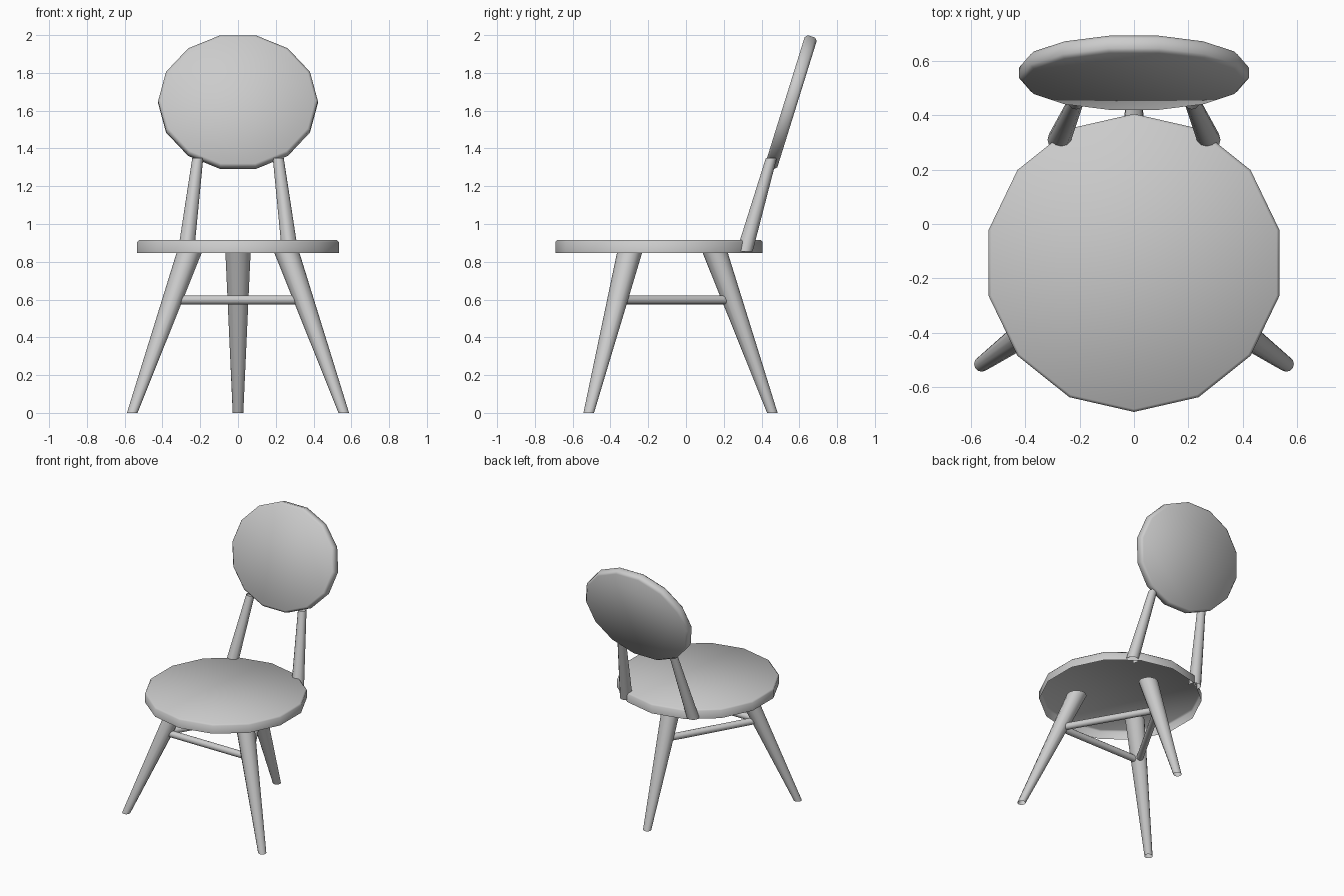
import bpy
import bmesh
import math
from mathutils import Matrix, Vector

cube = bpy.data.objects.get("Cube")
if cube:
    bpy.data.objects.remove(cube, do_unlink=True)

# One plain grey for the whole chair
grey = bpy.data.materials.new("light grey")
grey.use_nodes = True
grey.diffuse_color = (0.6, 0.6, 0.6, 1)
grey.node_tree.nodes["Principled BSDF"].inputs["Base Color"].default_value = (0.6, 0.6, 0.6, 1)


def finish(name, bm, sharp_angle):
    mesh = bpy.data.meshes.new(name)
    bm.to_mesh(mesh)
    bm.free()
    mesh.materials.append(grey)
    obj = bpy.data.objects.new(name, mesh)
    bpy.context.collection.objects.link(obj)
    bpy.ops.object.select_all(action="DESELECT")
    obj.select_set(True)
    bpy.context.view_layer.objects.active = obj
    bpy.ops.object.shade_smooth_by_angle(angle=math.radians(sharp_angle))


def ring(bm, centre, rx, ry, turn, sides):
    """Ring of corners, the first on its local +x."""
    verts = []
    for i in range(sides):
        a = math.tau * i / sides
        offset = turn @ Vector((rx * math.cos(a), ry * math.sin(a), 0))
        verts.append(bm.verts.new(centre + offset))
    return verts


def bridge(bm, low, high):
    for i in range(len(low)):
        j = (i + 1) % len(low)
        bm.faces.new((low[i], low[j], high[j], high[i]))


def disc(name, centre, rx, ry, thickness, bevel, turn, hollow=False):
    """Fourteen-sided slab with softened rims; a hollow one is open below."""
    bm = bmesh.new()
    half = turn @ Vector((0, 0, thickness / 2))
    low = ring(bm, Vector(centre) - half, rx, ry, turn, 14)
    high = ring(bm, Vector(centre) + half, rx, ry, turn, 14)
    bridge(bm, low, high)
    caps = [bm.faces.new(high)]
    if not hollow:
        caps.append(bm.faces.new(low[::-1]))
    rims = [edge for cap in caps for edge in cap.edges]
    bmesh.ops.bevel(bm, geom=rims, offset=bevel, segments=1, affect="EDGES")
    finish(name, bm, 80)


def rod(name, start, end, r1, r2, level=False, trim_y=None):
    """Tapered open tube; level ends lie flat, others are square to the bar."""
    start, end = Vector(start), Vector(end)
    turn = Matrix.Identity(3) if level else \
        (end - start).to_track_quat("Z", "Y").to_matrix()
    bm = bmesh.new()
    bridge(bm, ring(bm, start, r1, r1, turn, 12), ring(bm, end, r2, r2, turn, 12))
    if trim_y is not None:
        bmesh.ops.bisect_plane(bm, geom=bm.verts[:] + bm.edges[:] + bm.faces[:],
                               plane_co=(0, trim_y, 0), plane_no=(0, -1, 0),
                               clear_outer=True)
    finish(name, bm, 50)


# Seat shell, with a corner pointing straight forward and back
disc("seat", (0, -0.143, 0.881), 0.548, 0.548, 0.068, 0.01,
     Matrix.Rotation(math.pi / 2, 3, "Z"), hollow=True)

# Oval backrest leaning backwards
disc("backrest", (0, 0.556, 1.645), 0.423, 0.374, 0.067, 0.014,
     Matrix.Rotation(math.radians(72.7), 3, "X"))

# Three splayed legs: foot and top centres
legs = {
    "left_front_leg": ((0.56, -0.515, 0), (0.256, -0.297, 0.855)),
    "right_front_leg": ((-0.56, -0.515, 0), (-0.256, -0.297, 0.855)),
    "rear_leg": ((0, 0.457, 0), (0, 0.152, 0.855)),
}
for name, (foot, top) in legs.items():
    rod(name, foot, top, 0.028, 0.067, level=True)

# Triangle of stretchers joining the legs
joints = [Vector(foot).lerp(Vector(top), 0.7) for foot, top in legs.values()]
for name, a, b in (("front_stretcher", 0, 1), ("left_stretcher", 0, 2),
                   ("right_stretcher", 1, 2)):
    rod(name, joints[a], joints[b], 0.024, 0.024)

# Posts carrying the backrest, trimmed at the foot
for side, s in (("left", 1), ("right", -1)):
    rod(side + "_back_post", (s * 0.275, 0.31, 0.855), (s * 0.213, 0.452, 1.35),
        0.043, 0.029, level=True, trim_y=0.283)
